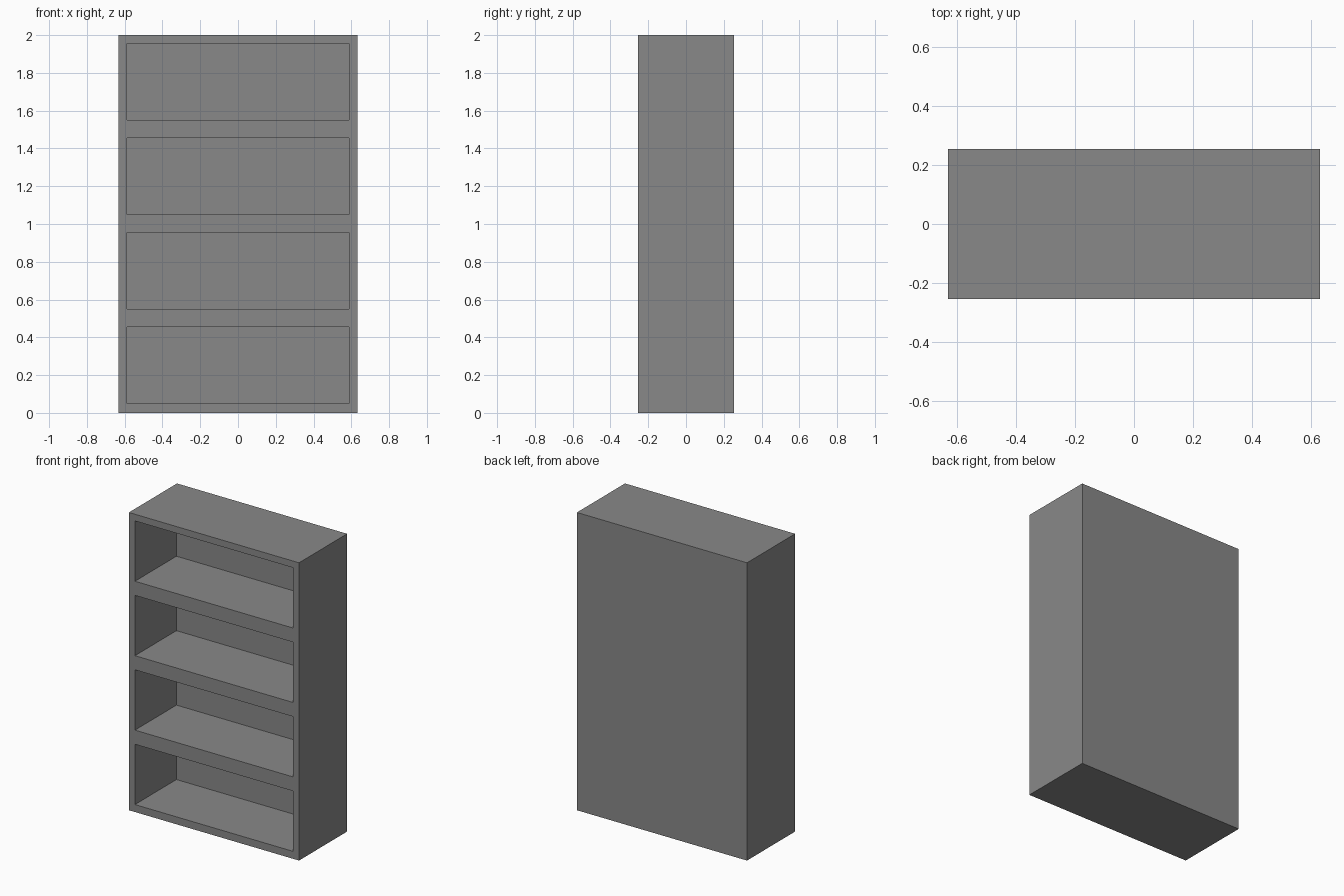
import bpy
import bmesh
from mathutils import Vector

cube = bpy.data.objects.get("Cube")
if cube:
    bpy.data.objects.remove(cube, do_unlink=True)

WIDTH, DEPTH, HEIGHT = 1.264, 0.51, 2.0
SIDE = 0.045            # thickness of the side panels
PITCH = 0.5             # spacing of the shelves
FLOOR, CEILING = 0.05, 0.455
RECESS = 0.44           # depth of each compartment

# Grey finish
grey = bpy.data.materials.new("grey")
colour = (0.25, 0.25, 0.25, 1)
grey.use_nodes = True
grey.diffuse_color = colour
grey.node_tree.nodes["Principled BSDF"].inputs["Base Color"].default_value = colour

# Front frame laid out as a grid of rails and openings
bm = bmesh.new()
half = WIDTH / 2
xs = [-half, -half + SIDE, half - SIDE, half]
zs = [0.0]
for i in range(4):
    zs += [FLOOR + i * PITCH, CEILING + i * PITCH]
zs.append(HEIGHT)
grid = [[bm.verts.new((x, -DEPTH / 2, z)) for x in xs] for z in zs]
openings = []
for r in range(len(zs) - 1):
    for c in range(len(xs) - 1):
        face = bm.faces.new((grid[r][c], grid[r][c + 1],
                             grid[r + 1][c + 1], grid[r + 1][c]))
        if c == 1 and r % 2 == 1:
            openings.append(face)

# Solid case: extrude the frame back
result = bmesh.ops.extrude_face_region(bm, geom=bm.faces[:], use_keep_orig=True)
back = [v for v in result["geom"] if isinstance(v, bmesh.types.BMVert)]
bmesh.ops.translate(bm, verts=back, vec=Vector((0, DEPTH, 0)))
bmesh.ops.recalc_face_normals(bm, faces=bm.faces[:])

# Compartments: push each opening in towards the back panel
pushed = bmesh.ops.extrude_discrete_faces(bm, faces=openings)["faces"]
inner = list({v for f in pushed for v in f.verts})
bmesh.ops.translate(bm, verts=inner, vec=Vector((0, RECESS, 0)))
bmesh.ops.recalc_face_normals(bm, faces=bm.faces[:])

mesh = bpy.data.meshes.new("bookcase")
bm.to_mesh(mesh)
bm.free()
mesh.materials.append(grey)
bookcase = bpy.data.objects.new("bookcase", mesh)
bpy.context.collection.objects.link(bookcase)
